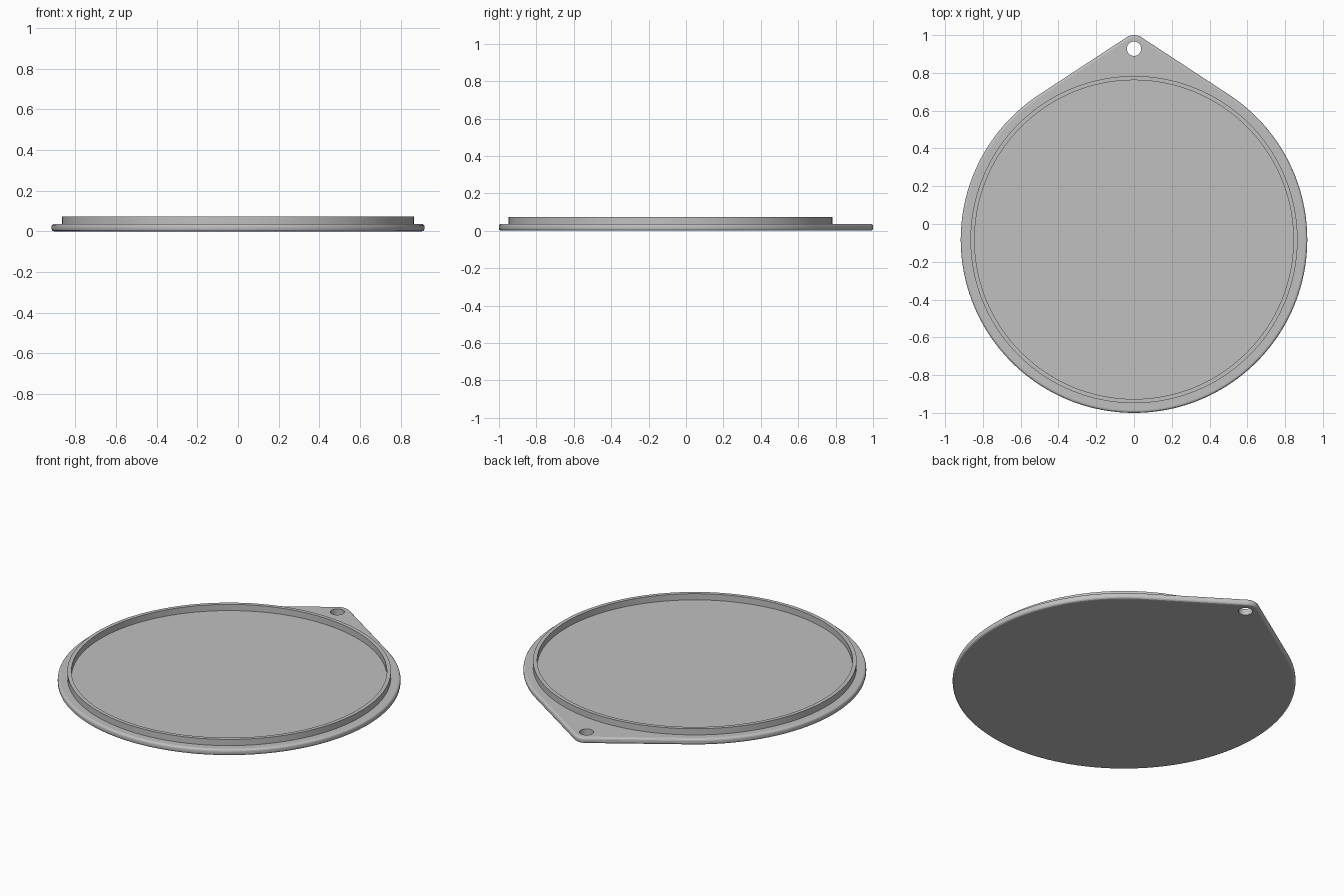
import bpy, bmesh, math

cube = bpy.data.objects.get("Cube")
if cube:
    bpy.data.objects.remove(cube, do_unlink=True)

# Main dimensions
DISC_Y, DISC_R = -0.0826, 0.9174
TAB_Y, TAB_R = 0.928, 0.072
PLATE_H, RIM_H = 0.0367, 0.0734
RIM_OUT, RIM_IN = 0.866, 0.844
HOLE_R = 0.038

grey = bpy.data.materials.new("light grey")
grey.use_nodes = True
colour = (0.53, 0.53, 0.53, 1)
grey.diffuse_color = colour
grey.node_tree.nodes["Principled BSDF"].inputs["Base Color"].default_value = colour


def arc(cy, r, start, end, n):
    """Points on a circle centred at (0, cy), angles measured from +y."""
    step = (end - start) / n
    return [(r * math.sin(start + i * step), cy + r * math.cos(start + i * step))
            for i in range(n + 1)]


def make_object(name, bm):
    bmesh.ops.recalc_face_normals(bm, faces=bm.faces[:])
    mesh = bpy.data.meshes.new(name)
    bm.to_mesh(mesh)
    bm.free()
    obj = bpy.data.objects.new(name, mesh)
    bpy.context.collection.objects.link(obj)
    mesh.materials.append(grey)
    return obj


def prism(name, outline, z0, z1):
    bm = bmesh.new()
    base = bm.faces.new([bm.verts.new((x, y, z0)) for x, y in outline])
    ext = bmesh.ops.extrude_face_region(bm, geom=[base])
    top = [v for v in ext["geom"] if isinstance(v, bmesh.types.BMVert)]
    bmesh.ops.translate(bm, verts=top, vec=(0, 0, z1 - z0))
    return make_object(name, bm)


def activate(obj):
    bpy.ops.object.select_all(action='DESELECT')
    obj.select_set(True)
    bpy.context.view_layer.objects.active = obj


# Base plate: a disc joined to a small rounded tab by tangent lines
t = math.acos((DISC_R - TAB_R) / (TAB_Y - DISC_Y))
outline = arc(DISC_Y, DISC_R, t, 2 * math.pi - t, 160) + arc(TAB_Y, TAB_R, -t, t, 16)
plate = prism("base_plate", outline, 0, PLATE_H)
bevel = plate.modifiers.new("rounded edge", 'BEVEL')
bevel.width = 0.013
bevel.segments = 3
bevel.limit_method = 'ANGLE'
bevel.angle_limit = math.radians(40)

# Hanging hole through the tab
cutter = prism("hole_cutter", arc(TAB_Y, HOLE_R, 0, 2 * math.pi, 40)[:-1], -0.1, 0.2)
cutter.hide_render = True
cut = plate.modifiers.new("hanging hole", 'BOOLEAN')
cut.operation = 'DIFFERENCE'
cut.solver = 'EXACT'
cut.object = cutter
activate(plate)
for mod in [m.name for m in plate.modifiers]:
    bpy.ops.object.modifier_apply(modifier=mod)
bpy.data.objects.remove(cutter, do_unlink=True)

# Raised circular rim standing on the plate
bm = bmesh.new()
rings = []
for r, z in ((RIM_OUT, PLATE_H), (RIM_OUT, RIM_H), (RIM_IN, RIM_H), (RIM_IN, PLATE_H)):
    rings.append([bm.verts.new((x, y, z))
                  for x, y in arc(DISC_Y, r, 0, 2 * math.pi, 160)[:-1]])
for a, b in zip(rings, rings[1:]):
    for i in range(len(a)):
        bm.faces.new((a[i - 1], a[i], b[i], b[i - 1]))
rim = make_object("raised_rim", bm)

for obj in (plate, rim):
    activate(obj)
    bpy.ops.object.shade_smooth_by_angle(angle=math.radians(12))
